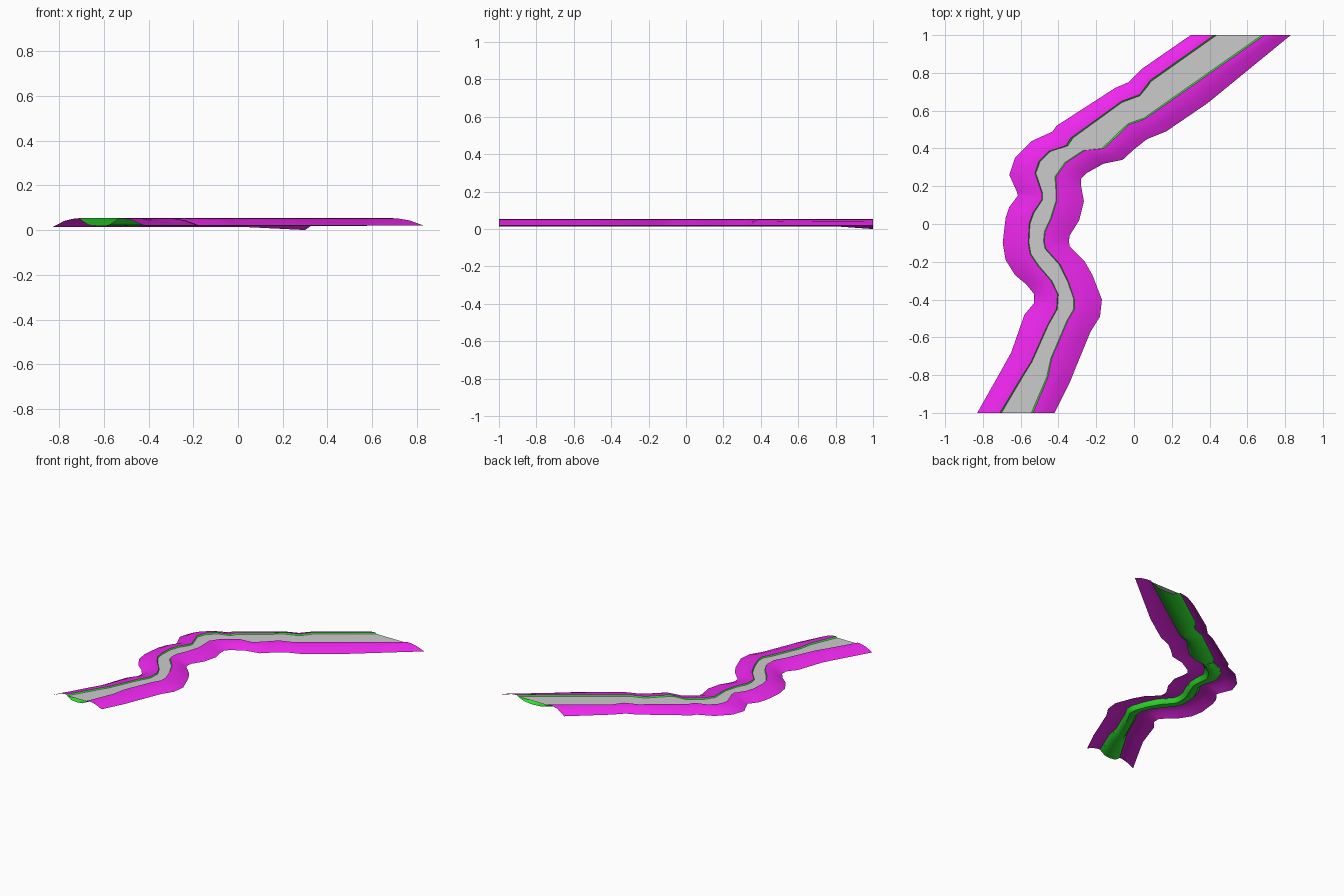
import bpy, bmesh, math
from mathutils import Vector

if "Cube" in bpy.data.objects:
    bpy.data.objects.remove(bpy.data.objects["Cube"])

# Plan-view rails, front to back: left bank foot, left crest, right crest, right bank foot
LEFT_FOOT = [(-.83, -1), (-.70, -.77), (-.65, -.68), (-.58, -.48), (-.53, -.42), (-.53, -.37),
             (-.57, -.32), (-.63, -.27), (-.68, -.19), (-.695, -.10), (-.68, .03), (-.66, .09),
             (-.615, .15), (-.62, .17), (-.66, .26), (-.63, .35), (-.54, .44), (-.43, .49),
             (-.41, .52), (-.10, .72), (-.03, .75), (.04, .82), (.30, 1)]
LEFT_CREST = [(-.71, -1), (-.59, -.80), (-.545, -.73), (-.46, -.54), (-.41, -.45), (-.405, -.37),
              (-.44, -.30), (-.51, -.22), (-.55, -.16), (-.56, -.10), (-.555, 0), (-.535, .06),
              (-.487, .13), (-.487, .16), (-.525, .27), (-.505, .33), (-.45, .385), (-.36, .415),
              (-.335, .455), (-.065, .65), (.03, .685), (.085, .76), (.425, 1)]
RIGHT_CREST = [(-.535, -1), (-.455, -.81), (-.435, -.71), (-.35, -.51), (-.315, -.45), (-.315, -.40),
               (-.345, -.31), (-.39, -.215), (-.467, -.13), (-.475, -.09), (-.47, -.04), (-.437, .03),
               (-.41, .12), (-.41, .18), (-.413, .25), (-.36, .325), (-.26, .39), (-.16, .40),
               (-.09, .465), (-.03, .525), (.055, .555), (.22, .67), (.69, 1)]
RIGHT_FOOT = [(-.42, -1), (-.34, -.84), (-.30, -.74), (-.23, -.57), (-.18, -.49), (-.17, -.40),
              (-.22, -.27), (-.26, -.20), (-.34, -.12), (-.345, -.09), (-.34, -.06), (-.29, .02),
              (-.265, .12), (-.28, .20), (-.28, .24), (-.25, .27), (-.16, .32), (-.06, .34),
              (0, .395), (.07, .45), (.17, .49), (.39, .64), (.83, 1)]
CREST_Z = .053


def material(name, color):
    m = bpy.data.materials.new(name)
    m.diffuse_color = color
    m.use_nodes = True
    m.node_tree.nodes["Principled BSDF"].inputs["Base Color"].default_value = m.diffuse_color
    return m


def strip(name, rail_a, rail_b, profile, mat=None, corner_z=None):
    """Loft a surface between two rails; profile is (fraction across, height)."""
    bm = bmesh.new()
    rows = []
    for a, b in zip(rail_a, rail_b):
        a, b = Vector(a), Vector(b)
        rows.append([bm.verts.new((*a.lerp(b, t), z)) for t, z in profile])
    if corner_z is not None:
        rows[-1][0].co.z = corner_z
    for r, s in zip(rows, rows[1:]):
        for i in range(len(r) - 1):
            bm.faces.new((r[i], r[i + 1], s[i + 1], s[i]))
    me = bpy.data.meshes.new(name)
    bm.to_mesh(me)
    bm.free()
    ob = bpy.data.objects.new(name, me)
    bpy.context.collection.objects.link(ob)
    if mat:
        me.materials.append(mat)
    bpy.context.view_layer.objects.active = ob
    ob.select_set(True)
    bpy.ops.object.shade_smooth_by_angle(angle=math.radians(35))
    ob.select_set(False)
    return ob


magenta = material("bank_magenta", (.85, .02, .85, 1))
green = material("bed_green", (.03, .8, .03, 1))

# Rounded banks sloping away from the crests
strip("left_bank", LEFT_FOOT, LEFT_CREST,
      [(0, .013), (.45, .041), (.8, .051), (1, CREST_Z)], magenta, corner_z=0)
strip("right_bank", RIGHT_CREST, RIGHT_FOOT,
      [(0, CREST_Z), (.2, .051), (.55, .043), (1, .02)], magenta)

# Open trough under the water
strip("river_bed", LEFT_CREST, RIGHT_CREST,
      [(0, CREST_Z), (.08, .04), (.25, .022), (.5, .018), (.75, .022), (.92, .04), (1, CREST_Z)], green)

# Flat water surface
strip("water", LEFT_CREST, RIGHT_CREST, [(.05, .045), (.95, .045)])
